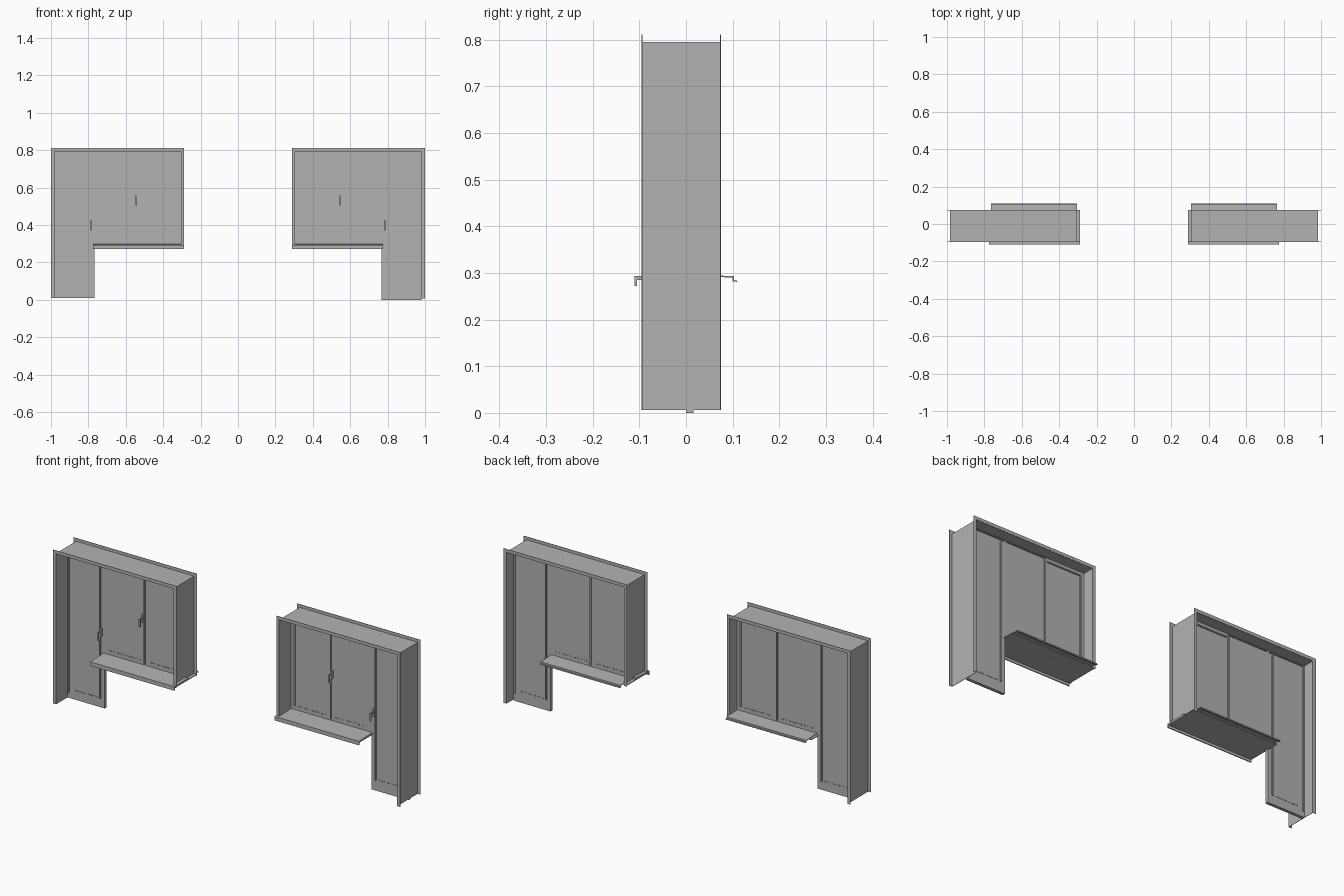
import bpy, bmesh

cube = bpy.data.objects.get("Cube")
if cube:
    bpy.data.objects.remove(cube, do_unlink=True)

grey = bpy.data.materials.new("plain grey")
grey.use_nodes = True
tone = (0.45, 0.45, 0.45, 1)
grey.diffuse_color = tone
grey.node_tree.nodes["Principled BSDF"].inputs["Base Color"].default_value = tone

FRONT, BACK = -0.094, 0.074        # wall faces
PANEL_F, PANEL_B = 0.0, 0.016      # joinery faces
OUT, IN, DOOR = 0.984, 0.304, 0.768
HEAD, SILL = 0.795, 0.285
TRIM, T = 0.016, 0.002


def finish(name, bm):
    bmesh.ops.recalc_face_normals(bm, faces=bm.faces)
    mesh = bpy.data.meshes.new(name)
    bm.to_mesh(mesh)
    bm.free()
    mesh.materials.append(grey)
    obj = bpy.data.objects.new(name, mesh)
    bpy.context.collection.objects.link(obj)
    return obj


def boxes(name, side, parts):
    """One object from (x0, x1, y0, y1, z0, z1) blocks, mirrored by side."""
    bm = bmesh.new()
    for x0, x1, y0, y1, z0, z1 in parts:
        for v in bmesh.ops.create_cube(bm, size=1)["verts"]:
            v.co = (side * (x1 if v.co.x > 0 else x0),
                    y1 if v.co.y > 0 else y0,
                    z1 if v.co.z > 0 else z0)
    return finish(name, bm)


def extrude_x(name, side, x0, x1, profile):
    """Sweep a closed (y, z) profile along x."""
    bm = bmesh.new()
    face = bm.faces.new([bm.verts.new((side * x0, y, z)) for y, z in profile])
    new = bmesh.ops.extrude_face_region(bm, geom=[face])["geom"]
    bmesh.ops.translate(bm, vec=(side * (x1 - x0), 0, 0),
                        verts=[v for v in new if isinstance(v, bmesh.types.BMVert)])
    return finish(name, bm)


def build_unit(side, label, foot):
    # thin lining of the wall opening
    boxes(label + "_reveal", side, [
        (OUT - T, OUT, FRONT, BACK, foot, HEAD),
        (IN, IN + T, FRONT, BACK, SILL, HEAD),
        (IN, OUT, FRONT, BACK, HEAD - T, HEAD)])

    # flat trim around the opening, both faces
    for where, y in (("front", FRONT), ("back", BACK)):
        boxes(f"{label}_{where}_trim", side, [
            (OUT, OUT + TRIM, y - T / 2, y + T / 2, foot, HEAD + TRIM),
            (IN - TRIM, IN, y - T / 2, y + T / 2, SILL - 0.005, HEAD + TRIM),
            (IN, OUT, y - T / 2, y + T / 2, HEAD, HEAD + TRIM)])

    # door leaf and window panes
    boxes(label + "_door_panel", side, [
        (DOOR, OUT - T, PANEL_F, PANEL_B, foot if side < 0 else 0, HEAD - T)])
    boxes(label + "_window_panel", side, [
        (IN + T, DOOR, PANEL_F, PANEL_B, SILL, HEAD - T)])

    # raised seals outlining the leaves
    b, f, k = 0.007, PANEL_F - 0.006, PANEL_B + 0.006
    boxes(label + "_seals", side, [
        (0.971, 0.971 + b, f, k, 0.04, 0.785),
        (0.790, 0.790 + b, f, k, 0.055, 0.775),
        (0.533, 0.533 + b, f, k, 0.305, 0.785),
        (0.325, 0.325 + b, f, k, 0.32, 0.775),
        (0.325, 0.523, f, k, 0.770, 0.776),
        (0.540, 0.760, f, k, 0.785, 0.789),
        (0.775, 0.978, f, k, 0.785, 0.789)])

    # rows of small vent slots along the bottom rails
    slots = []
    for start, end, z in ((0.345, 0.515, 0.315), (0.56, 0.75, 0.315), (0.81, 0.95, 0.055)):
        count = 9
        step = (end - start) / count
        for i in range(count):
            x = start + i * step
            slots.append((x, x + step * 0.6, PANEL_F - T, PANEL_B + T, z, z + 0.005))
    boxes(label + "_vent_slots", side, slots)

    # lever handles
    for kind, x, z in (("door", 0.785, 0.37), ("window", 0.545, 0.505)):
        boxes(f"{label}_{kind}_handle", side, [
            (x - 0.004, x + 0.004, -0.010, PANEL_F, z + 0.015, z + 0.055),
            (x - 0.003, x + 0.003, -0.028, -0.010, z + 0.034, z + 0.042),
            (x - 0.004, x + 0.004, -0.033, -0.027, z, z + 0.042)])

    # outer sill with drip lip, running under the whole window
    extrude_x(label + "_front_sill", side, IN - TRIM, DOOR + 0.006, [
        (PANEL_F, 0.297), (-0.110, 0.293), (-0.110, 0.272), (-0.105, 0.272),
        (-0.105, 0.285), (BACK, 0.285), (BACK, 0.289), (PANEL_F, 0.289)])

    # inner sill board with folded edge
    extrude_x(label + "_back_sill", side, IN, DOOR - 0.003, [
        (PANEL_B, 0.297), (0.103, 0.293), (0.103, 0.285), (0.109, 0.284),
        (0.109, 0.281), (0.100, 0.282), (0.100, 0.290), (PANEL_B, 0.294)])


build_unit(-1, "right", 0.01)
build_unit(1, "left", 0.006)
